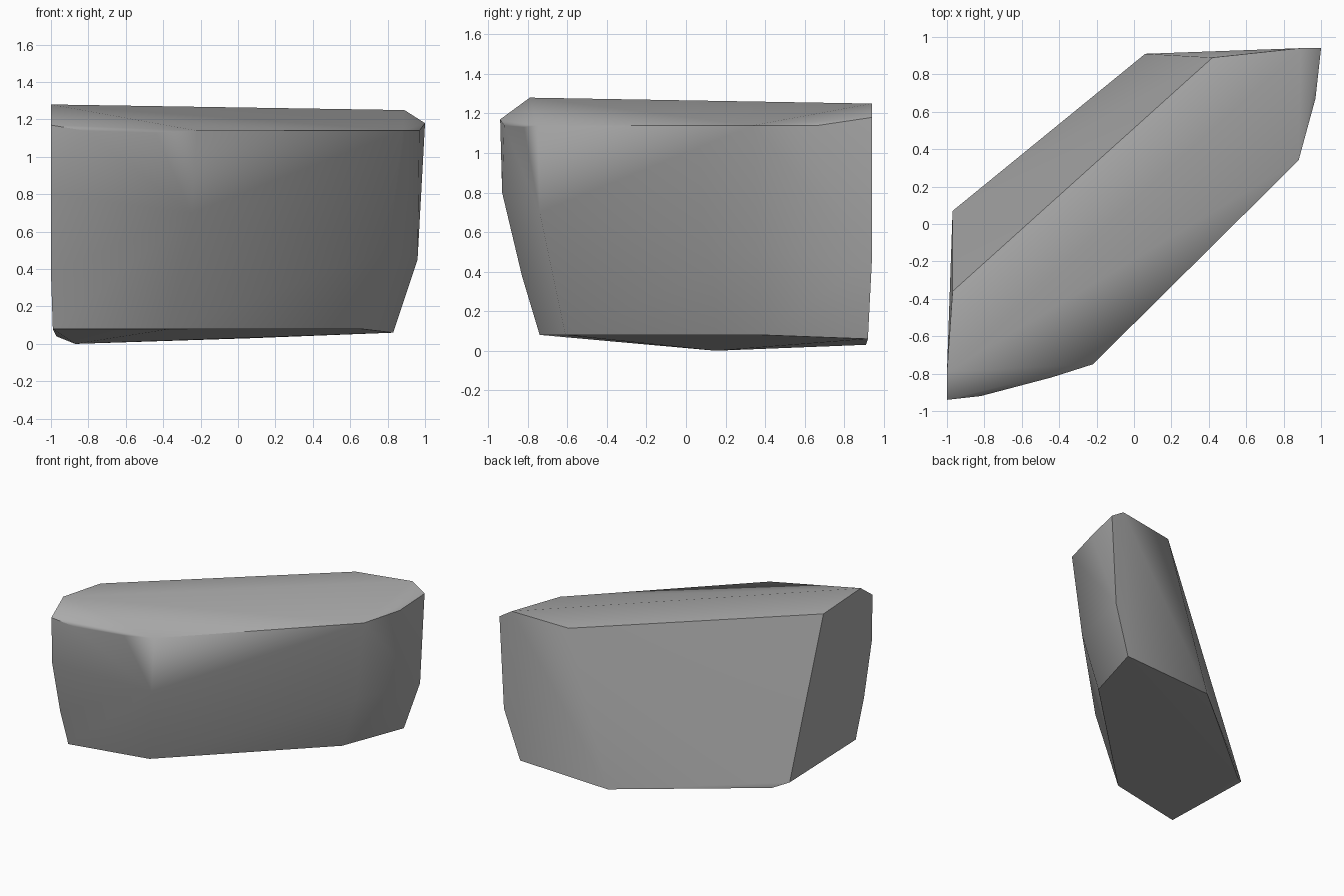
import bpy
import bmesh
import math


def remove_default_cube():
    cube = bpy.data.objects.get("Cube")
    if cube:
        bpy.data.objects.remove(cube, do_unlink=True)


def flat_material(name, colour):
    material = bpy.data.materials.new(name)
    material.use_nodes = True
    material.diffuse_color = colour
    shader = next(n for n in material.node_tree.nodes if n.type == "BSDF_PRINCIPLED")
    shader.inputs["Base Color"].default_value = colour
    shader.inputs["Roughness"].default_value = 0.9
    return material


def chiselled_stone(name, rings, material):
    """Wrap the stacked outline rings in one convex faceted skin."""
    bm = bmesh.new()
    for ring in rings:
        for point in ring:
            bm.verts.new(point)
    hull = bmesh.ops.convex_hull(bm, input=list(bm.verts))
    loose = set(hull["geom_interior"]) | set(hull["geom_unused"])
    loose_verts = [item for item in loose if isinstance(item, bmesh.types.BMVert)]
    bmesh.ops.delete(bm, geom=loose_verts, context="VERTS")

    # Merge almost coplanar triangles into broad chipped facets
    bmesh.ops.dissolve_limit(bm, angle_limit=math.radians(3),
                             verts=list(bm.verts), edges=list(bm.edges))
    bmesh.ops.recalc_face_normals(bm, faces=list(bm.faces))

    mesh = bpy.data.meshes.new(name)
    bm.to_mesh(mesh)
    bm.free()
    mesh.materials.append(material)
    stone = bpy.data.objects.new(name, mesh)
    bpy.context.scene.collection.objects.link(stone)
    return stone


def shade_stone(stone):
    """Soften shallow creases, keep the rim and the big cut faces crisp."""
    bpy.ops.object.select_all(action="DESELECT")
    stone.select_set(True)
    bpy.context.view_layer.objects.active = stone
    bpy.ops.object.shade_smooth_by_angle(angle=math.radians(45))
    weighted = stone.modifiers.new("broad_facets", "WEIGHTED_NORMAL")
    weighted.keep_sharp = True


remove_default_cube()
stone_grey = flat_material("stone_grey", (0.4, 0.4, 0.4, 1))

# Underside outline
base = [(-.99, -.74, .08), (-.36, -.61, .08), (.66, .38, .08), (.83, .92, .06),
        (.06, .91, .03), (-.87, .15, 0), (-.97, .07, .04)]

# Bulging belly of the front and the ends
waist = [(-1, -.83, .38), (-1, -.93, .8), (-.25, -.74, .7),
         (.8, .36, .5), (.96, .94, .45)]

# Sharp rim under the sloping top
rim = [(-1, -.94, 1.17), (-.82, -.92, 1.14), (-.44, -.82, 1.13),
       (-.22, -.75, 1.14), (.88, .34, 1.14), (.97, .67, 1.14), (1, .94, 1.18)]

# Ridge and back edge of the top
crown = [(-1, -.79, 1.28), (.89, .94, 1.25), (.42, .89, 1.22), (-.97, -.36, 1.23)]

boulder = chiselled_stone("boulder", [base, waist, rim, crown], stone_grey)
shade_stone(boulder)
